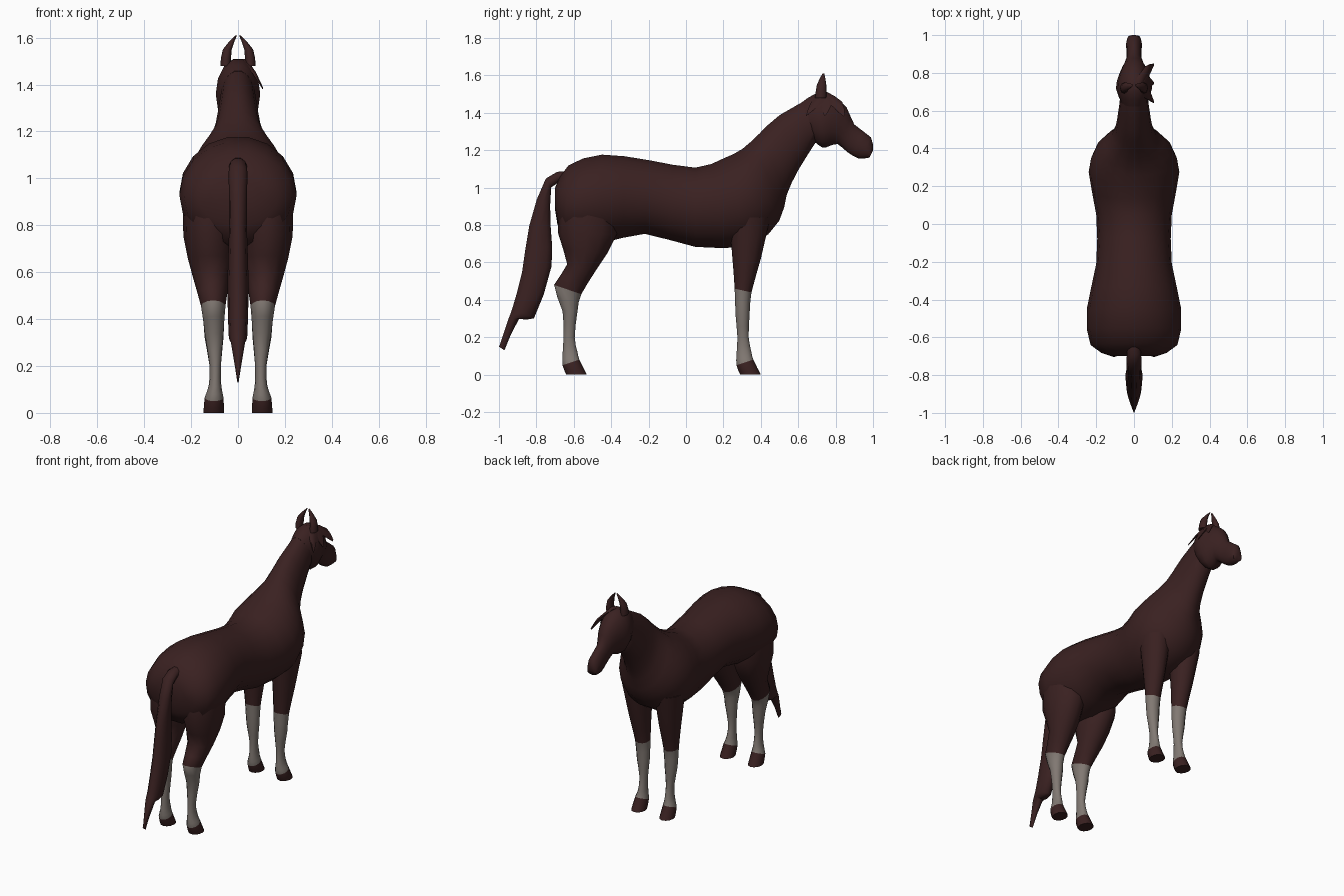
import bpy, bmesh, math
from mathutils import Vector

cube = bpy.data.objects.get("Cube")
if cube:
    bpy.data.objects.remove(cube, do_unlink=True)


def make_material(name, colour):
    material = bpy.data.materials.new(name)
    material.use_nodes = True
    material.diffuse_color = (*colour, 1)
    shader = material.node_tree.nodes["Principled BSDF"]
    shader.inputs["Base Color"].default_value = material.diffuse_color
    return material


coat = make_material("dark_bay_coat", (0.042, 0.015, 0.015))
pale = make_material("pale_sock", (0.22, 0.19, 0.17))


def refine(sections):
    """Insert one smoothly curved section between each neighbouring pair."""
    points = [Vector(section) for section in sections]
    result = [points[0]]
    for index, (start, end) in enumerate(zip(points, points[1:])):
        before = points[max(index - 1, 0)]
        after = points[min(index + 2, len(points) - 1)]
        result += [(9 * (start + end) - before - after) / 16, end]
    return result


def on_midline(half_width):
    return 0


def leg_line(half_width):
    return 0.09 + 0.3 * half_width


def ear_line(half_width):
    return 2.4 * half_width


def forelock_line(half_width):
    return 0.115 - 5 * half_width


def section_loop(bm, section, sides, centre, mirror):
    """Draw one elliptical section between its two outline points."""
    first_y, first_z, second_y, second_z, half_width = section
    first, second = Vector((0, first_y, first_z)), Vector((0, second_y, second_z))
    middle, radius = (first + second) / 2, (first - second) / 2
    loop = []
    for step in range(sides):
        turn = math.tau * step / sides
        point = middle + radius * math.sin(turn)
        point.x = mirror * (centre(half_width) + half_width * math.cos(turn))
        loop.append(bm.verts.new(point))
    return loop


def loft(name, sections, sides, centre=on_midline, mirror=1, sock=range(0)):
    """Skin a row of sections: outline point (y, z), opposite point (y, z), half width."""
    bm = bmesh.new()
    loops = [section_loop(bm, section, sides, centre, mirror) for section in refine(sections)]
    for index, (lower, upper) in enumerate(zip(loops, loops[1:])):
        for side in range(sides):
            following = (side + 1) % sides
            face = bm.faces.new((lower[side], lower[following], upper[following], upper[side]))
            face.material_index = int(index // 2 in sock)
    bm.faces.new(loops[0])
    bm.faces.new(loops[-1])
    bmesh.ops.recalc_face_normals(bm, faces=bm.faces)
    mesh = bpy.data.meshes.new(name)
    bm.to_mesh(mesh)
    bm.free()
    mesh.materials.append(coat)
    if sock:
        mesh.materials.append(pale)
    part = bpy.data.objects.new(name, mesh)
    bpy.context.collection.objects.link(part)
    bpy.ops.object.select_all(action="DESELECT")
    part.select_set(True)
    bpy.context.view_layer.objects.active = part
    bpy.ops.object.shade_smooth_by_angle(angle=math.radians(60))


def leg(name, upper, heel, mirror):
    """Add the shared cannon, fetlock, pastern and hoof below an upper leg."""
    lower = [
        (heel + 0.045, 0.2, heel - 0.015, 0.2, 0.024),
        (heel + 0.06, 0.12, heel - 0.02, 0.11, 0.027),
        (heel + 0.07, 0.08, heel - 0.02, 0.05, 0.04),
        (heel + 0.11, 0, heel, 0, 0.044),
    ]
    joint = len(upper)
    loft(name, upper + lower, 12, leg_line, mirror, range(joint - 2, joint + 2))


# Torso and neck, from rump to poll
loft("torso_and_neck", [
    (-0.7, 1, -0.7, 0.88, 0.12),
    (-0.63, 1.12, -0.65, 0.72, 0.23),
    (-0.45, 1.18, -0.45, 0.7, 0.25),
    (-0.2, 1.15, -0.22, 0.75, 0.2),
    (0.05, 1.11, 0.05, 0.68, 0.2),
    (0.2, 1.16, 0.35, 0.69, 0.24),
    (0.3, 1.21, 0.5, 0.82, 0.2),
    (0.39, 1.29, 0.54, 0.96, 0.12),
    (0.5, 1.39, 0.6, 1.09, 0.09),
    (0.7, 1.5, 0.7, 1.25, 0.07),
], 18)

# Head, from poll to lips
loft("head", [
    (0.62, 1.46, 0.68, 1.25, 0.07),
    (0.7, 1.51, 0.73, 1.21, 0.095),
    (0.78, 1.5, 0.77, 1.22, 0.085),
    (0.86, 1.43, 0.81, 1.23, 0.06),
    (0.9, 1.34, 0.86, 1.19, 0.04),
    (0.99, 1.27, 0.92, 1.155, 0.042),
    (1, 1.2, 0.98, 1.16, 0.032),
], 14)

# Tail, from dock to tip
loft("tail", [
    (-0.64, 1.09, -0.65, 1.02, 0.035),
    (-0.75, 1.05, -0.72, 1, 0.04),
    (-0.84, 0.8, -0.72, 0.78, 0.038),
    (-0.88, 0.55, -0.715, 0.58, 0.045),
    (-0.93, 0.36, -0.81, 0.3, 0.04),
    (-0.95, 0.3, -0.89, 0.3, 0.03),
    (-1, 0.15, -0.97, 0.13, 0.004),
], 10)

# Upper legs, from body down to the hock or knee and the cannon
hind_upper = [
    (-0.38, 0.95, -0.67, 0.95, 0.11),
    (-0.37, 0.75, -0.685, 0.76, 0.11),
    (-0.48, 0.56, -0.635, 0.59, 0.078),
    (-0.56, 0.43, -0.705, 0.48, 0.052),
    (-0.58, 0.34, -0.66, 0.34, 0.04),
]
front_upper = [
    (0.45, 0.84, 0.23, 0.84, 0.09),
    (0.4, 0.62, 0.25, 0.6, 0.065),
    (0.35, 0.44, 0.26, 0.46, 0.048),
    (0.34, 0.32, 0.265, 0.32, 0.04),
]
ear = [
    (0.75, 1.48, 0.69, 1.48, 0.022),
    (0.75, 1.55, 0.7, 1.55, 0.019),
    (0.74, 1.61, 0.73, 1.61, 0.003),
]

for side, mirror in (("left", 1), ("right", -1)):
    leg(side + "_hind_leg", hind_upper, -0.64, mirror)
    leg(side + "_front_leg", front_upper, 0.29, mirror)
    loft(side + "_ear", ear, 8, ear_line, mirror)

# Forelock strands swept to one side of the face
for strand, reach in (("front", 0.85), ("middle", 0.75), ("rear", 0.65)):
    sweep = (reach + 0.75) / 2
    loft(strand + "_forelock_strand", [
        (0.76, 1.51, 0.71, 1.51, 0.02),
        (sweep + 0.04, 1.46, sweep - 0.04, 1.45, 0.01),
        (reach, 1.39, reach - 0.01, 1.38, 0.002),
    ], 6, forelock_line)
